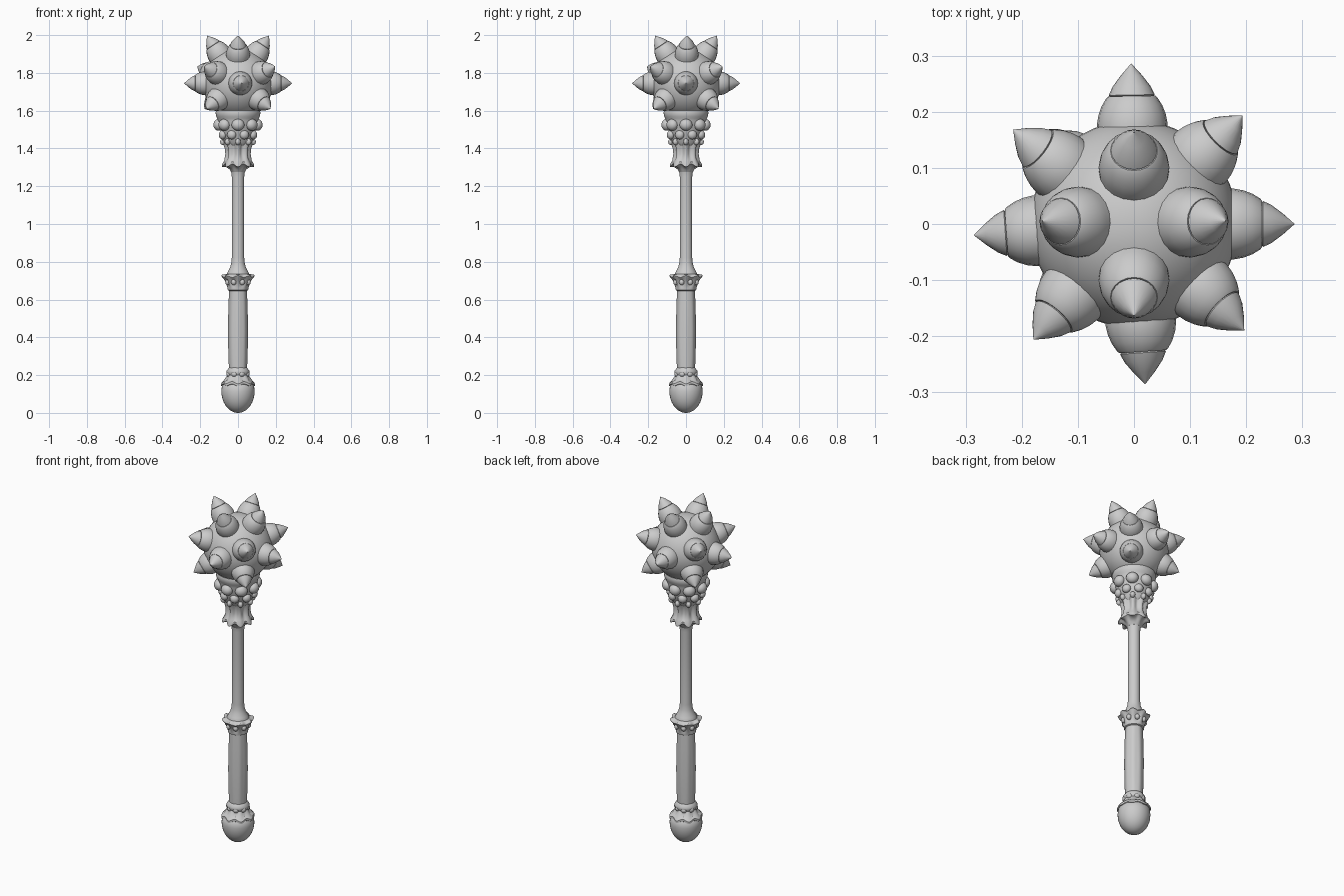
import bpy, bmesh
from math import sin, cos, pi, radians, sqrt
from mathutils import Vector

cube = bpy.data.objects.get("Cube")
if cube:
    bpy.data.objects.remove(cube)

metal = bpy.data.materials.new("grey_metal")
metal.use_nodes = True
GREY = (0.6, 0.6, 0.6, 1)
metal.diffuse_color = GREY
metal.node_tree.nodes["Principled BSDF"].inputs["Base Color"].default_value = GREY


def finish(bm, name, angle=40):
    bmesh.ops.remove_doubles(bm, verts=bm.verts, dist=1e-5)
    bmesh.ops.recalc_face_normals(bm, faces=bm.faces)
    mesh = bpy.data.meshes.new(name)
    bm.to_mesh(mesh)
    bm.free()
    mesh.materials.append(metal)
    ob = bpy.data.objects.new(name, mesh)
    bpy.context.collection.objects.link(ob)
    bpy.ops.object.select_all(action='DESELECT')
    ob.select_set(True)
    bpy.context.view_layer.objects.active = ob
    bpy.ops.object.shade_smooth_by_angle(angle=radians(angle))
    return ob


def lathe(name, rows, lobes=8, seg=64, angle=40):
    """Rows are (z, radius, radial scallop, vertical scallop)."""
    bm = bmesh.new()
    rings = []
    for row in rows:
        z, r, amp, dz = (tuple(row) + (0, 0))[:4]
        ring = []
        for i in range(seg):
            a = 2 * pi * i / seg
            wave = cos(lobes * a)
            rad = r + amp * wave
            ring.append(bm.verts.new((rad * cos(a), rad * sin(a), z + dz * wave)))
        rings.append(ring)
    for low, high in zip(rings, rings[1:]):
        for i in range(seg):
            j = (i + 1) % seg
            bm.faces.new((low[i], low[j], high[j], high[i]))
    for ring in (rings[0], rings[-1]):
        bm.faces.new(ring)
    return finish(bm, name, angle)


def beads(name, count, radius, z, size, turn=0.0):
    """A ring of ellipsoid beads, size = (radial, tangential, vertical)."""
    bm = bmesh.new()
    for k in range(count):
        a = 2 * pi * (k + turn) / count
        new = bmesh.ops.create_uvsphere(bm, u_segments=14, v_segments=10, radius=1)["verts"]
        for v in new:
            x, y, h = v.co.x * size[0] + radius, v.co.y * size[1], v.co.z * size[2]
            v.co = (x * cos(a) - y * sin(a), x * sin(a) + y * cos(a), z + h)
    return finish(bm, name)


# Rounded pommel
R, C = 0.088, 0.115
bowl = [(C - C * cos(radians(t)), max(R * sin(radians(t)), 0.0005)) for t in range(0, 91, 10)]
lathe("pommel", bowl + [(0.145, 0.085), (0.16, 0.07)], seg=32)

# Scalloped collar above the pommel
lathe("pommel_collar", [
    (0.142, 0.07), (0.148, 0.087, 0.004, -0.006), (0.16, 0.087, 0.004, -0.006),
    (0.172, 0.071, 0.005), (0.19, 0.06, 0.003), (0.2, 0.056),
    (0.21, 0.061), (0.222, 0.061), (0.234, 0.052), (0.24, 0.047)])
beads("pommel_collar_beads", 8, 0.054, 0.205, (0.011, 0.016, 0.014), 0.5)

# Grip and shaft
lathe("grip", [(0.22, 0.047), (0.3, 0.05, 0.001), (0.43, 0.052, 0.001),
               (0.56, 0.05, 0.001), (0.67, 0.046)])
lathe("shaft", [(0.71, 0.062), (0.735, 0.06), (0.75, 0.052), (0.77, 0.042), (0.79, 0.036),
                (0.82, 0.033), (1.25, 0.033), (1.275, 0.036), (1.3, 0.042)], seg=24)

# Leafy guard between grip and shaft
lathe("guard", [
    (0.645, 0.045), (0.65, 0.054), (0.665, 0.056), (0.68, 0.057, 0.005),
    (0.7, 0.063, 0.006), (0.713, 0.077, 0.006, 0.004), (0.722, 0.083, 0.005, 0.005),
    (0.729, 0.078, 0.005, 0.004), (0.735, 0.06), (0.742, 0.05)])
beads("guard_beads", 8, 0.058, 0.692, (0.014, 0.014, 0.016), 0.5)

# Fluted leaves of the capital
lathe("capital_leaves", [
    (1.275, 0.036), (1.29, 0.045), (1.306, 0.062, 0.004, -0.003),
    (1.31, 0.08, 0.006, -0.008), (1.322, 0.08, 0.006, -0.008), (1.34, 0.067, 0.006, -0.004),
    (1.37, 0.06, 0.007), (1.4, 0.062, 0.008), (1.425, 0.071, 0.008),
    (1.445, 0.08, 0.006, -0.004), (1.455, 0.07)])
# Bell of the capital with its bead rows and rim
lathe("capital_bell", [
    (1.41, 0.055), (1.43, 0.075), (1.47, 0.085), (1.51, 0.1), (1.545, 0.106),
    (1.56, 0.11), (1.57, 0.116), (1.59, 0.119), (1.6, 0.116), (1.604, 0.105)])
beads("capital_large_lobes", 8, 0.103, 1.525, (0.028, 0.034, 0.031))
beads("capital_middle_beads", 8, 0.088, 1.472, (0.02, 0.025, 0.024), 0.5)
beads("capital_lower_beads", 8, 0.077, 1.435, (0.018, 0.014, 0.018))

# Ball of the head
BALL_Z, BALL_R = 1.745, 0.185
bm = bmesh.new()
bmesh.ops.create_uvsphere(bm, u_segments=48, v_segments=24, radius=BALL_R)
finish(bm, "head_ball").location.z = BALL_Z

# Stepped spikes: bulging socket, then a pointed tip
SPIKE = [(0.15, 0.062), (0.178, 0.063), (0.195, 0.06), (0.211, 0.054), (0.224, 0.046),
         (0.228, 0.042), (0.227, 0.038), (0.23, 0.041), (0.245, 0.034),
         (0.265, 0.019), (0.286, 0.0003)]
# Each ring: elevation, overall length, headings in degrees
RINGS = [
    ("middle", 0, 0.286, (0, 91, 184, 274)),
    ("upper", 57, 0.3, (2, 90, 178, 270)),
    ("diagonal", 18, 0.287, (45, 142, 229, 316)),
    ("lower", -29, 0.278, (45, 137, 226, 315)),
]
for label, elevation, length, headings in RINGS:
    for n, heading in enumerate(headings):
        e, h = radians(elevation), radians(heading)
        aim = Vector((cos(e) * cos(h), cos(e) * sin(h), sin(e)))
        spike = lathe(f"{label}_spike_{n + 1}", SPIKE, seg=20, angle=35)
        spike.rotation_euler = aim.to_track_quat('Z', 'Y').to_euler()
        spike.scale.z = length / SPIKE[-1][0]
        spike.location.z = BALL_Z
